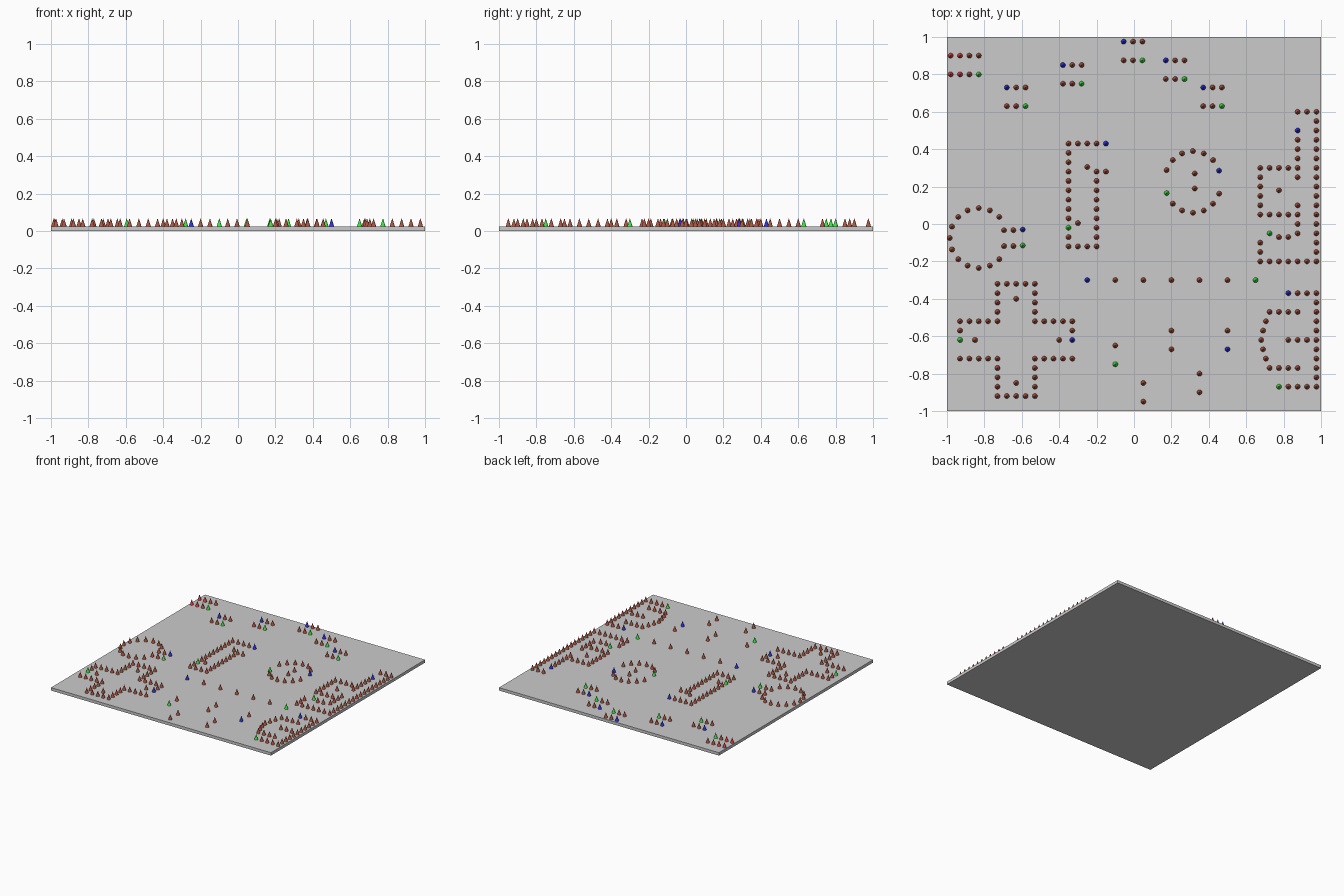
import bpy, bmesh
from math import cos, sin, radians

if "Cube" in bpy.data.objects:
    bpy.data.objects.remove(bpy.data.objects["Cube"])

Z0, H, R = 0.024, 0.042, 0.014


def material(name, rgb):
    m = bpy.data.materials.new(name)
    m.diffuse_color = (*rgb, 1)
    m.use_nodes = True
    m.node_tree.nodes["Principled BSDF"].inputs["Base Color"].default_value = m.diffuse_color
    return m


# one shared cone mesh per colour
def cone_mesh(name, rgb):
    bm = bmesh.new()
    bmesh.ops.create_cone(bm, cap_ends=True, segments=12, radius1=R, radius2=0.0008, depth=H)
    bmesh.ops.translate(bm, verts=bm.verts, vec=(0, 0, Z0 + H / 2))
    me = bpy.data.meshes.new(name)
    bm.to_mesh(me)
    bm.free()
    me.materials.append(material(name, rgb))
    return me


meshes = {
    "brown": cone_mesh("brown_cone", (0.42, 0.09, 0.05)),
    "red": cone_mesh("red_cone", (0.8, 0.05, 0.05)),
    "green": cone_mesh("green_cone", (0.05, 0.8, 0.05)),
    "blue": cone_mesh("blue_cone", (0.03, 0.03, 0.8)),
}
used = set()


def cone(x, y, colour="brown"):
    key = (round(x, 2), round(y, 2))
    if key in used:
        return
    used.add(key)
    ob = bpy.data.objects.new(colour + "_cone", meshes[colour])
    ob.location = (x, y, 0)
    bpy.context.collection.objects.link(ob)


def row(x0, y0, x1, y1, step=0.05):
    n = max(1, round(max(abs(x1 - x0), abs(y1 - y0)) / step))
    for i in range(n + 1):
        cone(x0 + (x1 - x0) * i / n, y0 + (y1 - y0) * i / n)


def path(*pts):
    for a, b in zip(pts, pts[1:]):
        row(*a, *b)


def ring(cx, cy, rx, ry, ks):
    for k in ks:
        a = radians(22.5 * k)
        cone(cx + rx * cos(a), cy + ry * sin(a))


# ground slab
bpy.ops.mesh.primitive_cube_add(size=1, location=(0, 0, Z0 / 2))
slab = bpy.context.object
slab.name = "ground_slab"
slab.scale = (2, 2, Z0)

# start (blue) and finish (green) markers
for x, y in [(-0.25, -0.3), (0.5, -0.67), (-0.15, 0.43), (0.455, 0.285), (0.875, 0.5),
             (-0.595, -0.03), (-0.33, -0.62), (0.825, -0.37)]:
    cone(x, y, "blue")
for x, y in [(0.65, -0.3), (-0.1, -0.75), (-0.35, -0.02), (0.175, 0.165), (0.725, -0.05),
             (-0.595, -0.115), (-0.93, -0.62), (0.775, -0.87)]:
    cone(x, y, "green")

# start box
for i in range(4):
    x = -0.98 + 0.05 * i
    cone(x, 0.9, "red" if i < 2 else "brown")
    cone(x, 0.8, "red" if i < 2 else "green" if i == 3 else "brown")

# short gates
for x, y in [(-0.68, 0.73), (-0.38, 0.85), (-0.055, 0.975), (0.17, 0.875), (0.37, 0.73)]:
    for i in range(3):
        cone(x + 0.05 * i, y, "blue" if i == 0 else "brown")
        cone(x + 0.05 * i, y - 0.1, "green" if i == 2 else "brown")

# slalom line and zigzag gates
row(-0.1, -0.3, 0.5, -0.3, 0.15)
for x, y in [(-0.1, -0.65), (0.2, -0.57), (0.2, -0.67), (0.5, -0.57), (0.05, -0.85),
             (0.05, -0.95), (0.35, -0.8), (0.35, -0.9)]:
    cone(x, y)

# narrow corridor
path((-0.2, 0.43), (-0.35, 0.43), (-0.35, -0.12), (-0.2, -0.12), (-0.2, 0.28), (-0.15, 0.28))
cone(-0.25, 0.305)
cone(-0.3, 0.005)

# centre ring with two inner cones
ring(0.315, 0.225, 0.152, 0.165, [2, 3, 4, 5, 6, 7, 10, 11, 12, 13, 14, 15])
cone(0.325, 0.27)
cone(0.325, 0.19)

# left ring with entry lane
ring(-0.83, -0.075, 0.155, 0.16, range(2, 15))
for y in (-0.03, -0.115):
    row(-0.695, y - 0.003, -0.645, y - 0.003)

# right-hand winding lane
path((0.875, 0.6), (0.975, 0.6), (0.975, -0.2), (0.675, -0.2), (0.675, -0.1))
row(0.875, 0.45, 0.875, 0.25)
path((0.825, 0.3), (0.675, 0.3), (0.675, 0.05), (0.825, 0.05))
row(0.875, 0.1, 0.875, -0.05)
row(0.775, -0.07, 0.825, -0.07)
cone(0.775, 0.18)

# cross
X = (-0.93, -0.73, -0.53, -0.33)
Y = (-0.52, -0.72)
path((X[0], -0.57), (X[0], Y[0]), (X[1], Y[0]), (X[1], -0.32), (X[2], -0.32),
     (X[2], Y[0]), (X[3], Y[0]), (X[3], -0.57))
path((X[0], Y[1]), (X[1], Y[1]), (X[1], -0.92), (X[2], -0.92), (X[2], Y[1]), (X[3], Y[1]))
for x, y in [(-0.63, -0.4), (-0.63, -0.85), (-0.85, -0.62), (-0.4, -0.62)]:
    cone(x, y)

# U-turn
path((0.875, -0.37), (0.975, -0.37), (0.975, -0.87), (0.825, -0.87))
for y in (-0.47, -0.77):
    row(0.725, y, 0.875, y)
for dy, x in [(0, 0.68), (0.05, 0.69), (0.1, 0.705)]:
    cone(x, -0.62 + dy)
    cone(x, -0.62 - dy)
row(0.825, -0.62, 0.925, -0.62)
